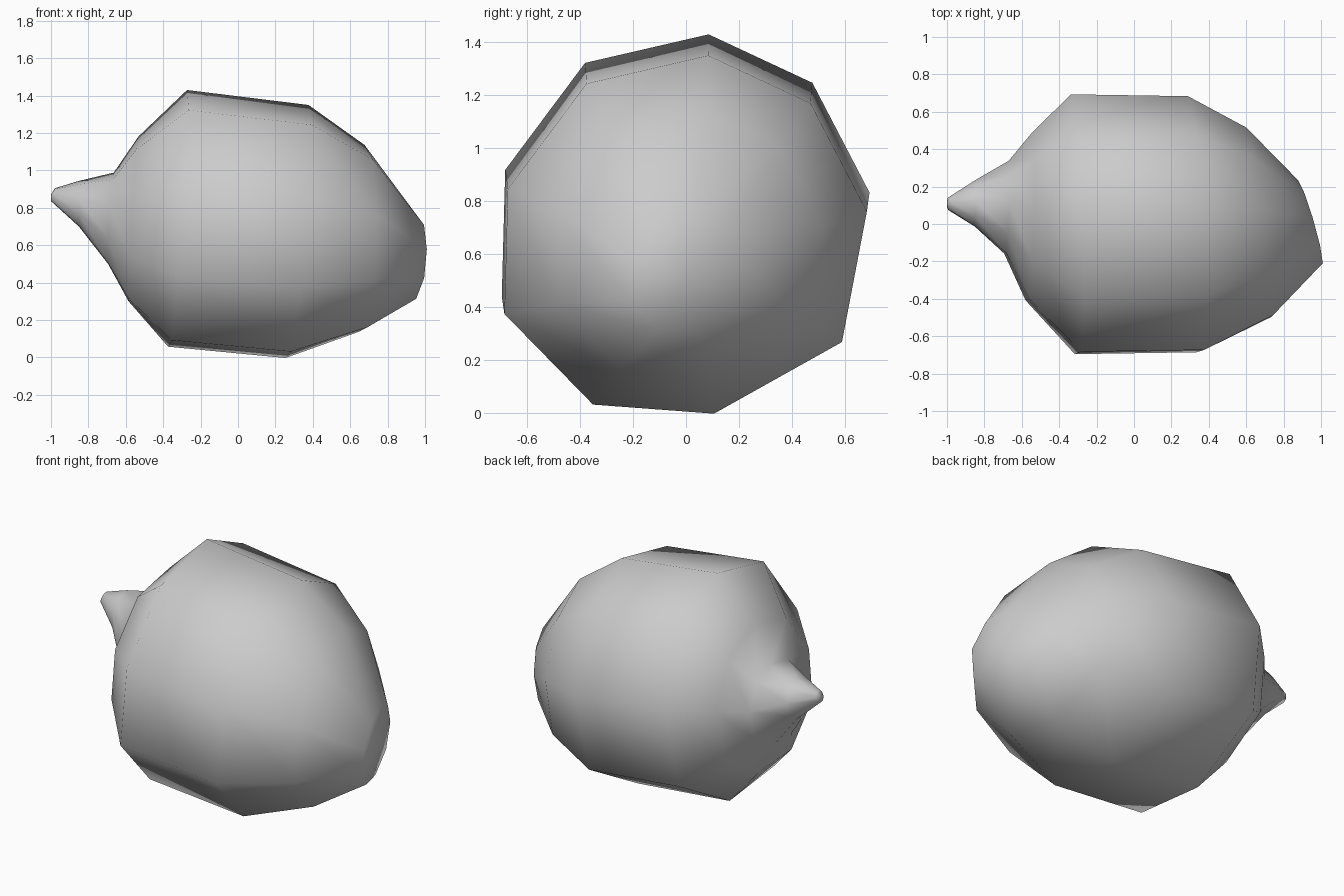
import bpy
import bmesh
from math import cos, sin, radians
from mathutils import Vector

cube = bpy.data.objects.get("Cube")
if cube:
    bpy.data.objects.remove(cube, do_unlink=True)

# Peel colour
peel = bpy.data.materials.new("plain_grey")
peel.use_nodes = True
grey = (0.6, 0.6, 0.6, 1)
peel.diffuse_color = grey
peel.node_tree.nodes["Principled BSDF"].inputs["Base Color"].default_value = grey

# Slightly uneven nine-sided section: angle in degrees, radius factor
SECTION = [(8, 1.0), (47, 1.0), (83, 1.0), (123, 1.0), (165, 1.01),
           (203, 1.08), (241, 1.05), (279, 0.98), (326, 1.03)]

# Rings from the stem tip to the blossom end:
# centre, radius, lean of the ring along y and along z
RINGS = [((-0.99, 0.11, 0.87), 0.035, 0.0, 0.3),
         ((-0.85, 0.11, 0.82), 0.125, 0.0, 0.0),
         ((-0.68, 0.09, 0.74), 0.25, 0.03, 0.06),
         ((-0.56, 0.04, 0.735), 0.45, 0.02, 0.06),
         ((-0.32, 0.0, 0.735), 0.70, -0.036, 0.073),
         ((0.32, 0.0, 0.665), 0.69, -0.058, 0.09),
         ((0.67, 0.01, 0.63), 0.51, -0.14, 0.03),
         ((0.94, 0.01, 0.52), 0.225, -0.29, 0.1)]


def add_ring(bm, centre, radius, lean_y, lean_z):
    ring = []
    for angle, factor in SECTION:
        y = radius * factor * cos(radians(angle))
        z = radius * factor * sin(radians(angle))
        offset = Vector((lean_y * y + lean_z * z, y, z))
        ring.append(bm.verts.new(Vector(centre) + offset))
    return ring


def add_cap(bm, ring, centre):
    pole = bm.verts.new(centre)
    for a, b in zip(ring, ring[1:] + ring[:1]):
        bm.faces.new((a, b, pole))


# Fruit body with its pointed stem end
bm = bmesh.new()
rings = [add_ring(bm, *spec) for spec in RINGS]
for near, far in zip(rings, rings[1:]):
    for i in range(len(SECTION)):
        j = (i + 1) % len(SECTION)
        bm.faces.new((near[i], near[j], far[j], far[i]))
add_cap(bm, rings[0], (-1.0, 0.11, 0.87))
add_cap(bm, rings[-1], (0.96, 0.01, 0.52))
bmesh.ops.recalc_face_normals(bm, faces=bm.faces)
for face in bm.faces:
    face.smooth = True

mesh = bpy.data.meshes.new("fruit_body")
bm.to_mesh(mesh)
bm.free()
mesh.materials.append(peel)
fruit = bpy.data.objects.new("fruit_body", mesh)
bpy.context.collection.objects.link(fruit)
